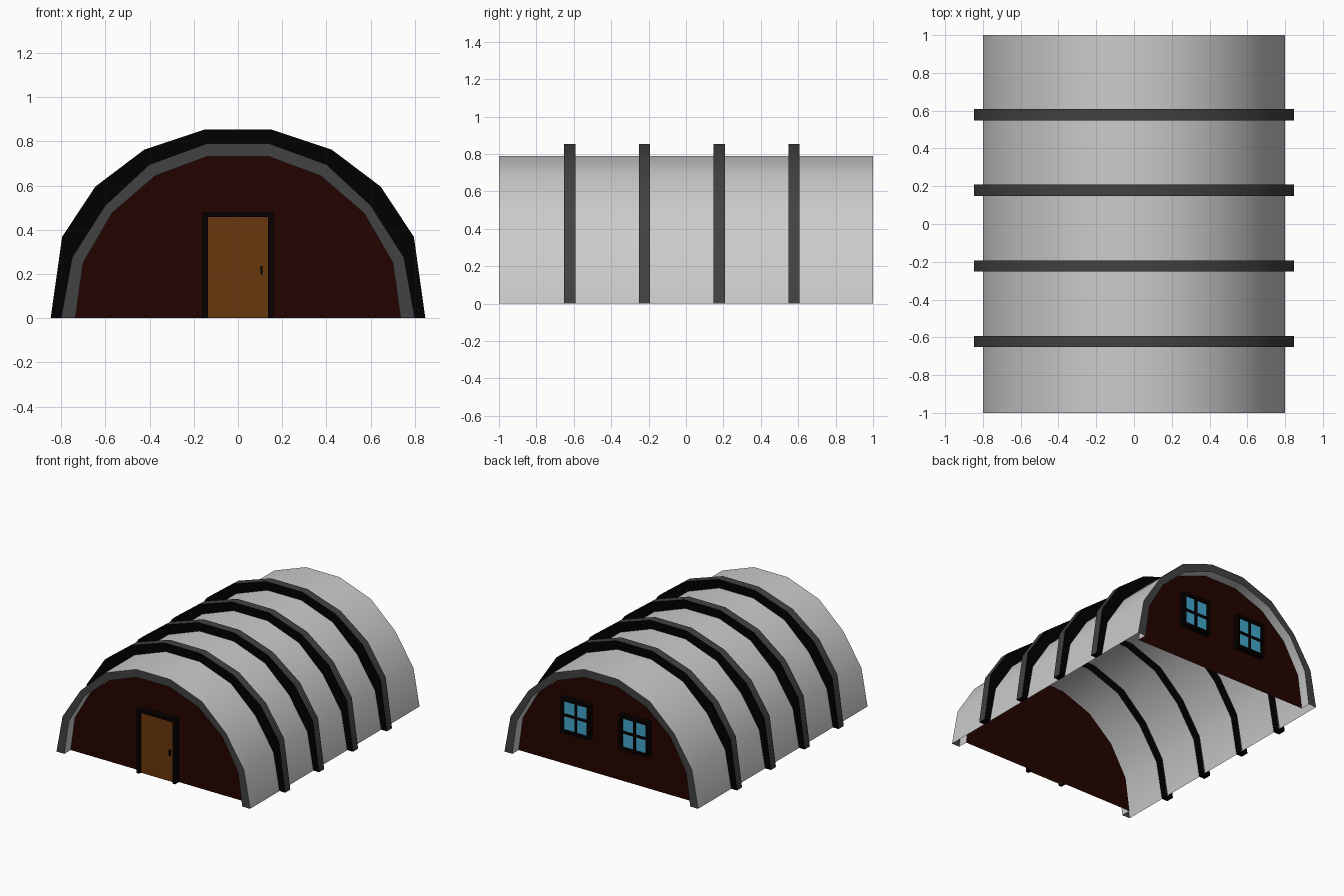
import bpy, bmesh
from mathutils import Vector

if "Cube" in bpy.data.objects:
    bpy.data.objects.remove(bpy.data.objects["Cube"])


def material(name, rgb):
    m = bpy.data.materials.new(name)
    m.diffuse_color = (*rgb, 1)
    m.use_nodes = True
    m.node_tree.nodes["Principled BSDF"].inputs["Base Color"].default_value = m.diffuse_color
    return m


GREY = material("light_grey", (0.8, 0.8, 0.8))
STEEL = material("dark_grey", (0.054, 0.054, 0.054))
BLACK = material("black", (0.0, 0.0, 0.0))
WALL = material("wall_brown", (0.017, 0.001, 0.0))
FRAME = material("frame_brown", (0.002, 0.0, 0.0))
DOOR = material("door_wood", (0.14, 0.038, 0.004))
GLASS = material("glass_blue", (0.055, 0.38, 0.60))


def mirrored(half):
    return half + [(-x, z) for x, z in reversed(half)]


# Half profiles of the nine-sided arches (x, z)
SHELL = mirrored([(0.80, 0), (0.75, 0.275), (0.60, 0.51), (0.40, 0.695), (0.14, 0.79)])
LIP = mirrored([(0.735, 0), (0.70, 0.25), (0.57, 0.475), (0.375, 0.643), (0.137, 0.732)])
RIB = mirrored([(0.847, 0), (0.795, 0.368), (0.645, 0.595), (0.424, 0.762), (0.15, 0.853)])
WALL_Y = 0.925


def finish(name, bm, mats, smooth=False):
    me = bpy.data.meshes.new(name)
    bm.to_mesh(me)
    bm.free()
    ob = bpy.data.objects.new(name, me)
    bpy.context.collection.objects.link(ob)
    for m in mats:
        me.materials.append(m)
    if smooth:
        bpy.ops.object.select_all(action='DESELECT')
        ob.select_set(True)
        bpy.context.view_layer.objects.active = ob
        bpy.ops.object.shade_smooth_by_angle(angle=0.6)
    return ob


def roof():
    """Thin sheet lofted front to back: lip, rim, panels with raised ribs, rim, lip."""
    # (profile, y, material of the band that follows)
    rows = [(LIP, -WALL_Y, 0), (LIP, -1, 1), (SHELL, -1, 0)]
    for i in range(4):
        y = -0.622 + 0.4 * i
        rows += [(SHELL, y - 0.03, 2), (RIB, y - 0.03, 1),
                 (RIB, y + 0.03, 2), (SHELL, y + 0.03, 0)]
    rows += [(SHELL, 1, 1), (LIP, 1, 0), (LIP, WALL_Y, 0)]
    bm = bmesh.new()
    verts = [[bm.verts.new((x, y, z)) for x, z in prof] for prof, y, _ in rows]
    for r in range(len(rows) - 1):
        a, b = verts[r], verts[r + 1]
        for i in range(len(SHELL) - 1):
            f = bm.faces.new((a[i], b[i], b[i + 1], a[i + 1]))
            f.material_index = rows[r][2]
    bmesh.ops.recalc_face_normals(bm, faces=bm.faces)
    bm.normal_update()
    top = max(bm.faces, key=lambda f: f.calc_center_median().z)
    if top.normal.z < 0:
        bmesh.ops.reverse_faces(bm, faces=bm.faces)
    # Rib feet
    for r in range(3, 19, 4):
        for end, step in ((0, 1), (-1, -1)):
            f = bm.faces.new([verts[r + k][end] for k in range(4)][::step])
            f.material_index = 2
    finish("ribbed_roof", bm, [GREY, STEEL, BLACK], True)


def gable(name, s):
    bm = bmesh.new()
    f = bm.faces.new([bm.verts.new((x, s * WALL_Y, z)) for x, z in LIP])
    f.normal_update()
    if f.normal.y * s < 0:
        f.normal_flip()
    return finish(name, bm, [WALL])


def boxes(name, mat, *bounds):
    """One object from boxes given as (x0, x1, y0, y1, z0, z1)."""
    bm = bmesh.new()
    for x0, x1, y0, y1, z0, z1 in bounds:
        vs = bmesh.ops.create_cube(bm, size=1)["verts"]
        bmesh.ops.scale(bm, verts=vs, vec=(x1 - x0, abs(y1 - y0), z1 - z0))
        bmesh.ops.translate(bm, verts=vs,
                            vec=Vector((x0 + x1, y0 + y1, z0 + z1)) / 2)
    return finish(name, bm, [mat])


roof()

# Recessed end walls
gable("front_wall", -1)
gable("back_wall", 1)

# Door, door frame and handle
Y = 0.927
boxes("door", DOOR, (-0.136, 0.136, -0.95, -Y, 0, 0.457))
boxes("door_frame", FRAME,
      (-0.16, -0.136, -0.97, -Y, 0, 0.457),
      (0.136, 0.16, -0.97, -Y, 0, 0.457),
      (-0.16, 0.16, -0.97, -Y, 0.457, 0.48))
boxes("door_handle", BLACK, (0.102, 0.110, -0.965, -0.945, 0.197, 0.237))

# Two four-pane windows at the back
for side, s in (("left", -1), ("right", 1)):
    c, z, w, h, t = 0.243 * s, 0.38, 0.10, 0.11, 0.02
    boxes(f"{side}_window_glass", GLASS,
          (c - w, c + w, Y, 0.95, z - h, z + h))
    boxes(f"{side}_window_frame", FRAME,
          (c - w - t, c - w, Y, 0.97, z - h - t, z + h + t),
          (c + w, c + w + t, Y, 0.97, z - h - t, z + h + t),
          (c - w, c + w, Y, 0.97, z + h, z + h + t),
          (c - w, c + w, Y, 0.97, z - h - t, z - h),
          (c - 0.009, c + 0.009, Y, 0.958, z - h, z + h),
          (c - w, c + w, Y, 0.957, z - 0.009, z + 0.009))
